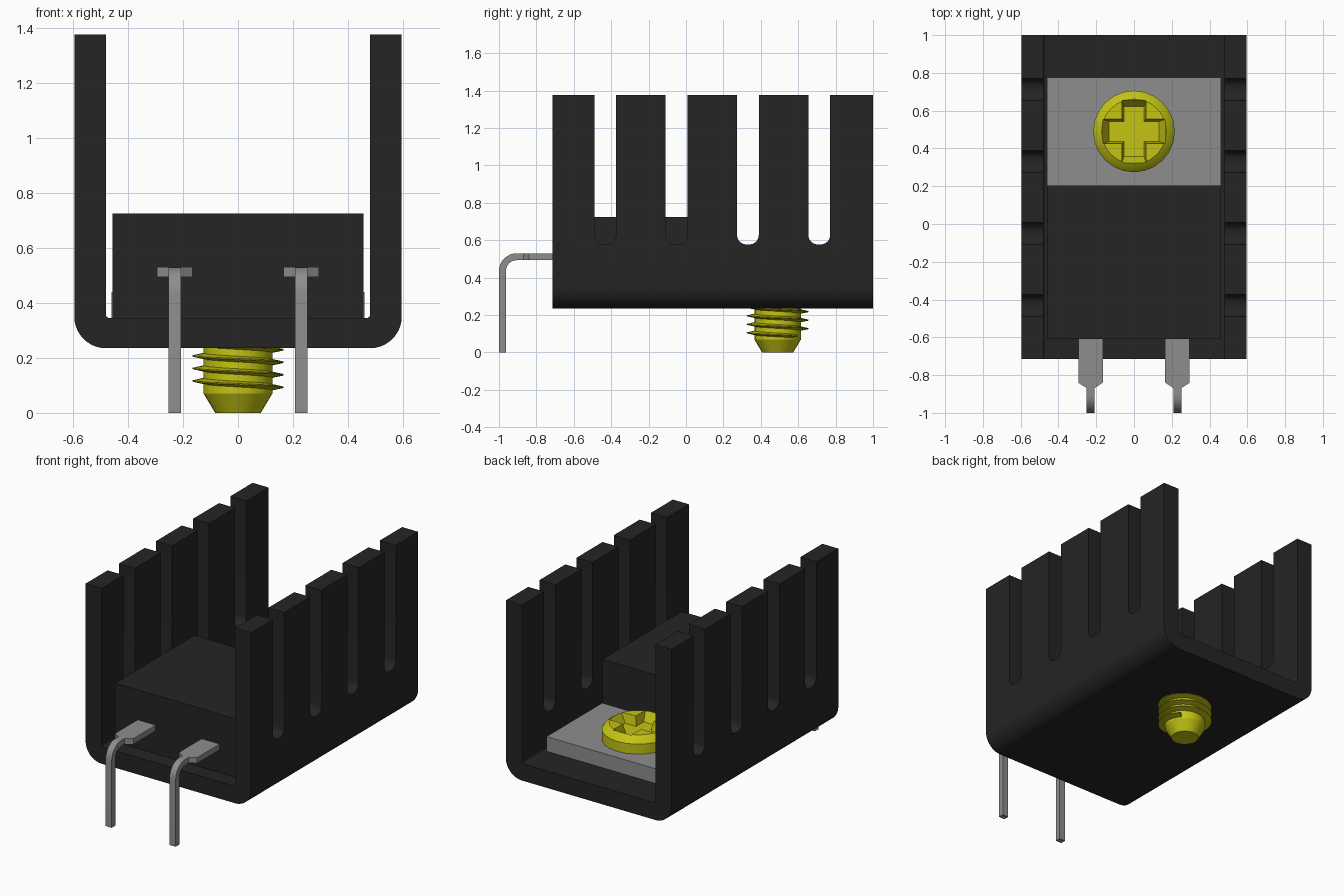
import bpy, bmesh, math
from mathutils import Vector

cube = bpy.data.objects.get("Cube")
if cube:
    bpy.data.objects.remove(cube, do_unlink=True)


def material(name, rgb):
    m = bpy.data.materials.new(name)
    m.use_nodes = True
    m.diffuse_color = (*rgb, 1)
    m.node_tree.nodes["Principled BSDF"].inputs["Base Color"].default_value = (*rgb, 1)
    return m


BLACK = material("black", (0.018, 0.018, 0.018))
GREY = material("metal grey", (0.27, 0.27, 0.27))
YELLOW = material("yellow metal", (0.55, 0.55, 0.007))


def finish(name, bm, mat, smooth=False):
    bmesh.ops.recalc_face_normals(bm, faces=bm.faces)
    mesh = bpy.data.meshes.new(name)
    bm.to_mesh(mesh)
    bm.free()
    ob = bpy.data.objects.new(name, mesh)
    bpy.context.collection.objects.link(ob)
    mesh.materials.append(mat)
    if smooth:
        smooth_object(ob)
    return ob


def activate(ob):
    bpy.ops.object.select_all(action='DESELECT')
    ob.select_set(True)
    bpy.context.view_layer.objects.active = ob


def smooth_object(ob):
    activate(ob)
    bpy.ops.object.shade_smooth_by_angle(angle=math.radians(25))


def place(p, axis, d):
    """Put a 2D point on the plane at distance d along the axis."""
    u, v = p
    return {'x': (d, u, v), 'y': (u, d, v), 'z': (u, v, d)}[axis]


def add_prism(bm, pts, axis, a, b, end_pts=None):
    """Extrude an outline from a to b, optionally changing it on the way."""
    lo = [bm.verts.new(place(p, axis, a)) for p in pts]
    hi = [bm.verts.new(place(p, axis, b)) for p in (end_pts or pts)]
    bm.faces.new(lo)
    bm.faces.new(hi)
    n = len(pts)
    for i in range(n):
        j = (i + 1) % n
        bm.faces.new((lo[i], lo[j], hi[j], hi[i]))


def prism(name, pts, axis, a, b, mat, smooth=False):
    bm = bmesh.new()
    add_prism(bm, pts, axis, a, b)
    return finish(name, bm, mat, smooth)


def box(name, x, y0, y1, z0, z1, mat):
    return prism(name, [(-x, y0), (x, y0), (x, y1), (-x, y1)], 'z', z0, z1, mat)


def arc(cx, cy, r, a0, a1, n=8):
    return [(cx + r * math.cos(math.radians(a0 + (a1 - a0) * i / n)),
             cy + r * math.sin(math.radians(a0 + (a1 - a0) * i / n))) for i in range(n + 1)]


def cut(ob, cutter):
    mod = ob.modifiers.new("cut", 'BOOLEAN')
    mod.operation = 'DIFFERENCE'
    mod.solver = 'EXACT'
    mod.object = cutter
    activate(ob)
    bpy.ops.object.modifier_apply(modifier=mod.name)
    bpy.data.objects.remove(cutter, do_unlink=True)
    smooth_object(ob)


# Heat sink: U channel with rounded lower edges and small inner fillets
W, WI, Z0, ZB, ZT = 0.595, 0.48, 0.235, 0.345, 1.375
half = ([(W, ZT), (WI, ZT)] + arc(WI - 0.012, ZB + 0.012, 0.012, 0, -90, 4))
outer = arc(W - 0.115, Z0 + 0.115, 0.115, -90, 0, 10)
right_half = outer + half
profile = right_half + [(-x, z) for x, z in reversed(right_half)]
heat_sink = prism("heat_sink", profile, 'y', -0.715, 1.0, BLACK)

# Four round-bottomed slots through both side walls
bm = bmesh.new()
hw, r, zs = 0.058, 0.05, 0.577
for i in range(4):
    c = -0.432 + i * 0.3815
    outline = ([(c - hw, 1.6)] + arc(c - hw + r, zs + r, r, 180, 270, 6)
               + arc(c + hw - r, zs + r, r, 270, 360, 6) + [(c + hw, 1.6)])
    add_prism(bm, outline, 'x', -0.8, 0.8)
cut(heat_sink, finish("slot_cutter", bm, BLACK))

# Transistor package: moulded body and metal mounting tab
box("package_body", 0.457, -0.61, 0.205, ZB, 0.725, BLACK)
box("mounting_tab", 0.46, 0.20, 0.775, ZB, 0.44, GREY)

# Two bent leads, each a wide shoulder and a thin pin
for side, s in (("left", 1), ("right", -1)):
    x = 0.23 * s
    shoulder = [(x - 0.065, -0.60), (x - 0.065, -0.84), (x - 0.022, -0.868),
                (x + 0.022, -0.868), (x + 0.065, -0.84), (x + 0.065, -0.60)]
    prism(side + "_lead_shoulder", shoulder, 'z', 0.493, 0.53, GREY)
    pin = ([(-0.868, 0.53)] + arc(-0.905, 0.435, 0.095, 90, 180)
           + [(-1.0, 0), (-0.963, 0)] + arc(-0.905, 0.435, 0.058, 180, 90) + [(-0.868, 0.493)])
    prism(side + "_lead_pin", pin, 'x', x - 0.022, x + 0.022, GREY, True)

# Screw: revolved tip, shank and head
CY, N = 0.49, 24
rings = [(0.083, 0), (0.125, 0.07), (0.125, 0.43), (0.216, 0.43), (0.216, 0.505),
         (0.2, 0.525), (0.172, 0.545)]
bm = bmesh.new()
loops = [[bm.verts.new((rad * math.cos(2 * math.pi * i / N),
                        CY + rad * math.sin(2 * math.pi * i / N), z)) for i in range(N)]
         for rad, z in rings]
for a, b in zip(loops, loops[1:]):
    for i in range(N):
        j = (i + 1) % N
        bm.faces.new((a[i], a[j], b[j], b[i]))
bm.faces.new(loops[0])
bm.faces.new(loops[-1])
screw = finish("screw", bm, YELLOW)


# Tapered cross recess in the screw head
def cross(w, l):
    quarter = [(l, -w), (l, w), (w, w)]
    pts = []
    for k in range(4):
        c, s = ((1, 0), (0, 1), (-1, 0), (0, -1))[k]
        pts += [(px * c - py * s, CY + px * s + py * c) for px, py in quarter]
    return pts


bm = bmesh.new()
add_prism(bm, cross(0.053, 0.132), 'z', 0.485, 0.551, cross(0.066, 0.17))
cut(screw, finish("recess_cutter", bm, YELLOW))

# Screw thread: thin triangular section swept along a helix
bm = bmesh.new()
pitch, steps = 0.0455, 24
start, stop = 0.255, 0.088
count = int((start - stop) / pitch * steps)
prev = None
for i in range(count + 1):
    z = start - pitch * i / steps
    ang = math.pi + 2 * math.pi * (0.207 - z) / pitch
    d = Vector((math.cos(ang), math.sin(ang), 0))
    c = Vector((0, CY, z))
    ring = [bm.verts.new(c + d * rad + Vector((0, 0, h)))
            for rad, h in ((0.118, -0.012), (0.166, -0.002), (0.166, 0.002), (0.118, 0.012))]
    if prev:
        for k in range(4):
            m = (k + 1) % 4
            bm.faces.new((prev[k], prev[m], ring[m], ring[k]))
    else:
        bm.faces.new(ring)
    prev = ring
bm.faces.new(prev)
finish("screw_thread", bm, YELLOW, True)
